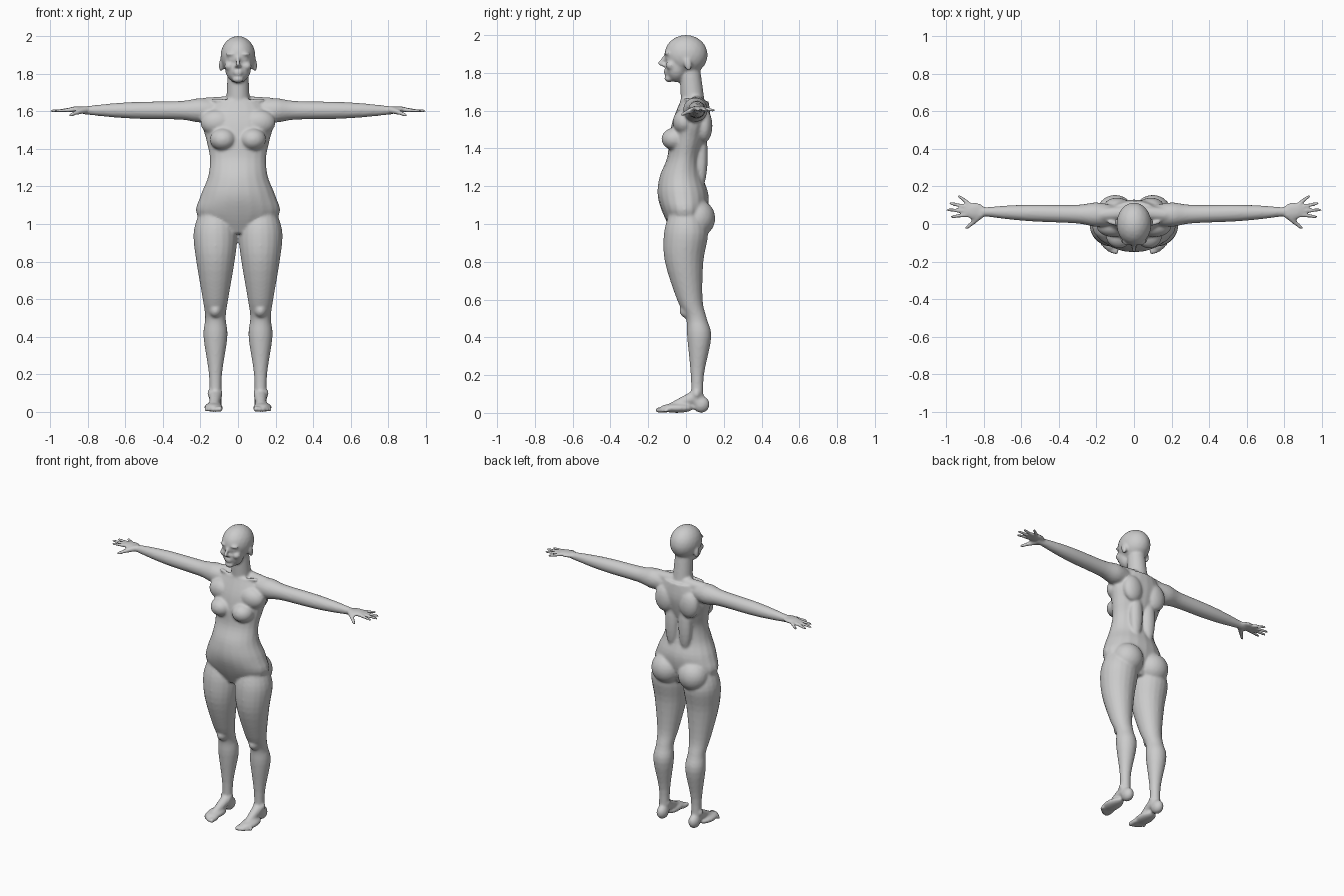
import bpy, bmesh, math
from mathutils import Vector, Matrix

cube = bpy.data.objects.get("Cube")
if cube:
    bpy.data.objects.remove(cube, do_unlink=True)

grey = (.6, .6, .6, 1)
skin = bpy.data.materials.new("neutral grey skin")
skin.use_nodes = True
skin.diffuse_color = grey
skin.node_tree.nodes["Principled BSDF"].inputs["Base Color"].default_value = grey

# One unit ball, reused for every rounded form
ball = bmesh.new()
bmesh.ops.create_icosphere(ball, subdivisions=3, radius=1)
ball_points = [vert.co.copy() for vert in ball.verts]
ball_faces = [[vert.index for vert in face.verts] for face in ball.faces]
ball.free()

bm = bmesh.new()
across, depth, up = Vector((1, 0, 0)), Vector((0, 1, 0)), Vector((0, 0, 1))
segments = 20
steps = 4


def smooth_between(before, start, end, after, t):
    """Cubic curve from start to end, with slopes taken from the neighbours."""
    slope_in, slope_out = (end - before) / 2, (after - start) / 2
    ease = t * t * (3 - 2 * t)
    return (start.lerp(end, ease) + slope_in * (t * (1 - t) ** 2)
            - slope_out * (t * t * (1 - t)))


def loft(rings, u, v):
    """Skin through rings of (centre, half width along u, half width along v)."""
    centres = [Vector(centre) for centre, a, b in rings]
    widths = [Vector((a, b)) for centre, a, b in rings]
    last = len(rings) - 1
    loops = []
    for step in range(last * steps + 1):
        i = min(step // steps, last - 1)
        t = step / steps - i
        near = (max(i - 1, 0), i, i + 1, min(i + 2, last))
        centre = smooth_between(*(centres[n] for n in near), t)
        a, b = smooth_between(*(widths[n] for n in near), t)
        angles = [math.tau * k / segments for k in range(segments)]
        loops.append([bm.verts.new(centre + u * a * math.cos(angle) + v * b * math.sin(angle))
                      for angle in angles])
    for low, high in zip(loops, loops[1:]):
        for k in range(segments):
            bm.faces.new((low[k - 1], low[k], high[k], high[k - 1]))
    bm.faces.new(loops[0])
    bm.faces.new(loops[-1])


def blob(centre, radii, side=1, tilt=0):
    """Ellipsoid on the chosen side, tilted about the x axis."""
    x, y, z = centre
    matrix = (Matrix.Translation((side * x, y, z)) @ Matrix.Rotation(tilt, 4, "X")
              @ Matrix.Diagonal((*radii, 1)))
    verts = [bm.verts.new(matrix @ point) for point in ball_points]
    for face in ball_faces:
        bm.faces.new([verts[index] for index in face])


def rod(start, end, start_radius, end_radius, side=1):
    """Tapered rod with round ends."""
    p, q = (Vector((side * x, y, z)) for x, y, z in (start, end))
    u = (q - p).orthogonal().normalized()
    v = (q - p).cross(u).normalized()
    loft([(p, start_radius, start_radius), (q, end_radius, end_radius)], u, v)
    for point, radius in ((p, start_radius), (q, end_radius)):
        blob(point, (radius, radius, radius))


def build_torso():
    # Evenly spaced sections from the crotch to the collar
    half_widths = (.1, .22, .2, .16, .15, .17, .19, .13)
    fronts = (.07, .12, .15, .14, .1, .09, .07, .03)
    backs = (.07, .11, .12, .09, .08, .11, .13, .12)
    rings = []
    for i, (width, front, back) in enumerate(zip(half_widths, fronts, backs)):
        centre = (0, (back - front) / 2, .95 + i / 10)
        rings.append((centre, width, (front + back) / 2))
    loft(rings, across, depth)


def build_head():
    # Neck, cranium and jaw
    rod((0, .04, 1.6), (0, .02, 1.82), .065, .055)
    blob((0, 0, 1.895), (.093, .115, .106))
    blob((0, -.05, 1.83), (.07, .06, .08))
    blob((0, -.09, 1.77), (.03, .025, .02))
    # Nose and lips
    rod((0, -.11, 1.89), (0, -.14, 1.85), .008, .011)
    blob((0, -.12, 1.843), (.02, .015, .01))
    for lip_height in (1.8, 1.812):
        blob((0, -.106, lip_height), (.024, .013, .006))


def build_face_side(side):
    # Brow, eye, cheek and ear
    blob((.035, -.095, 1.903), (.03, .02, .01), side)
    blob((.035, -.09, 1.876), (.017, .016, .013), side)
    blob((.045, -.08, 1.84), (.028, .027, .025), side)
    blob((.09, .01, 1.845), (.012, .02, .035), side, tilt=.2)


def build_torso_side(side):
    # Shoulder slope and collar bone
    rod((.05, .06, 1.645), (.17, .05, 1.635), .036, .038, side)
    rod((.02, -.02, 1.65), (.13, .01, 1.66), .01, .01, side)
    # Breast and the muscle above it
    blob((.08, -.06, 1.45), (.07, .07, .06), side)
    blob((.11, -.01, 1.54), (.09, .06, .07), side)
    # Shoulder blade, back muscle and buttock
    blob((.09, .095, 1.52), (.07, .045, .09), side)
    blob((.05, .08, 1.36), (.045, .035, .17), side)
    blob((.1, .06, 1.03), (.1, .095, .1), side)


def build_arm(side):
    # Round arm drifting slightly backwards towards the wrist
    sections = ((.1, .05), (.2, .065), (.3, .05), (.5, .046), (.6, .042), (.7, .034), (.83, .02))
    rings = [((side * x, .045 + x / 40, 1.605), radius, radius) for x, radius in sections]
    loft(rings, depth, up)
    # Palm, fanned fingers and thumb
    blob((.85, .07, 1.61), (.06, .045, .016), side)
    for spread, reach in ((-1, .97), (0, .992), (1, .978), (2, .93)):
        knuckle = (.88, .068 + spread * .02, 1.608)
        tip = (reach, .075 + spread * .036, 1.601)
        rod(knuckle, tip, .012, .009, side)
    thumb_joint = (.855, .01, 1.595)
    rod((.815, .05, 1.607), thumb_joint, .02, .013, side)
    rod(thumb_joint, (.89, -.02, 1.58), .013, .01, side)


def build_leg(side):
    # Round sections stacked straight down, as (height, depth position, radius)
    stance = .12
    sections = ((1.05, 0, .09), (.95, 0, .117), (.8, -.01, .102), (.6, .02, .068),
                (.5, .055, .055), (.4, .07, .064), (.2, .06, .035), (.05, .06, .033))
    loft([((side * stance, y, z), radius, radius) for z, y, radius in sections], across, depth)
    # Kneecap and ankle bones
    blob((stance, .01, .54), (.035, .045, .04), side)
    for offset in (-.025, .03):
        blob((stance + offset, .055, .1), (.013, .02, .02), side)
    # Heel, instep and sole
    blob((stance, .08, .045), (.035, .045, .045), side)
    rod((stance, .04, .08), (.125, -.08, .03), .035, .022, side)
    blob((.13, -.05, .025), (.05, .09, .025), side)
    # Toes, shrinking and stepping back from the big toe
    for toe in range(5):
        x = .096 + toe * .019
        radius = .015 - toe * .0015
        rod((x, -.1, .016), (x, -.147 + toe * toe * .0025, radius), radius, radius, side)


build_torso()
build_head()
for side in (1, -1):
    build_face_side(side)
    build_torso_side(side)
    build_arm(side)
    build_leg(side)

bmesh.ops.recalc_face_normals(bm, faces=bm.faces)
mesh = bpy.data.meshes.new("body")
bm.to_mesh(mesh)
bm.free()
mesh.materials.append(skin)
body = bpy.data.objects.new("body", mesh)
bpy.context.collection.objects.link(body)

# Fuse the parts into one skin and soften the joins
fuse = body.modifiers.new("fuse", "REMESH")
fuse.mode = "VOXEL"
fuse.voxel_size = .008
fuse.use_smooth_shade = True
soften = body.modifiers.new("soften", "SMOOTH")
soften.factor = .5
soften.iterations = 5
